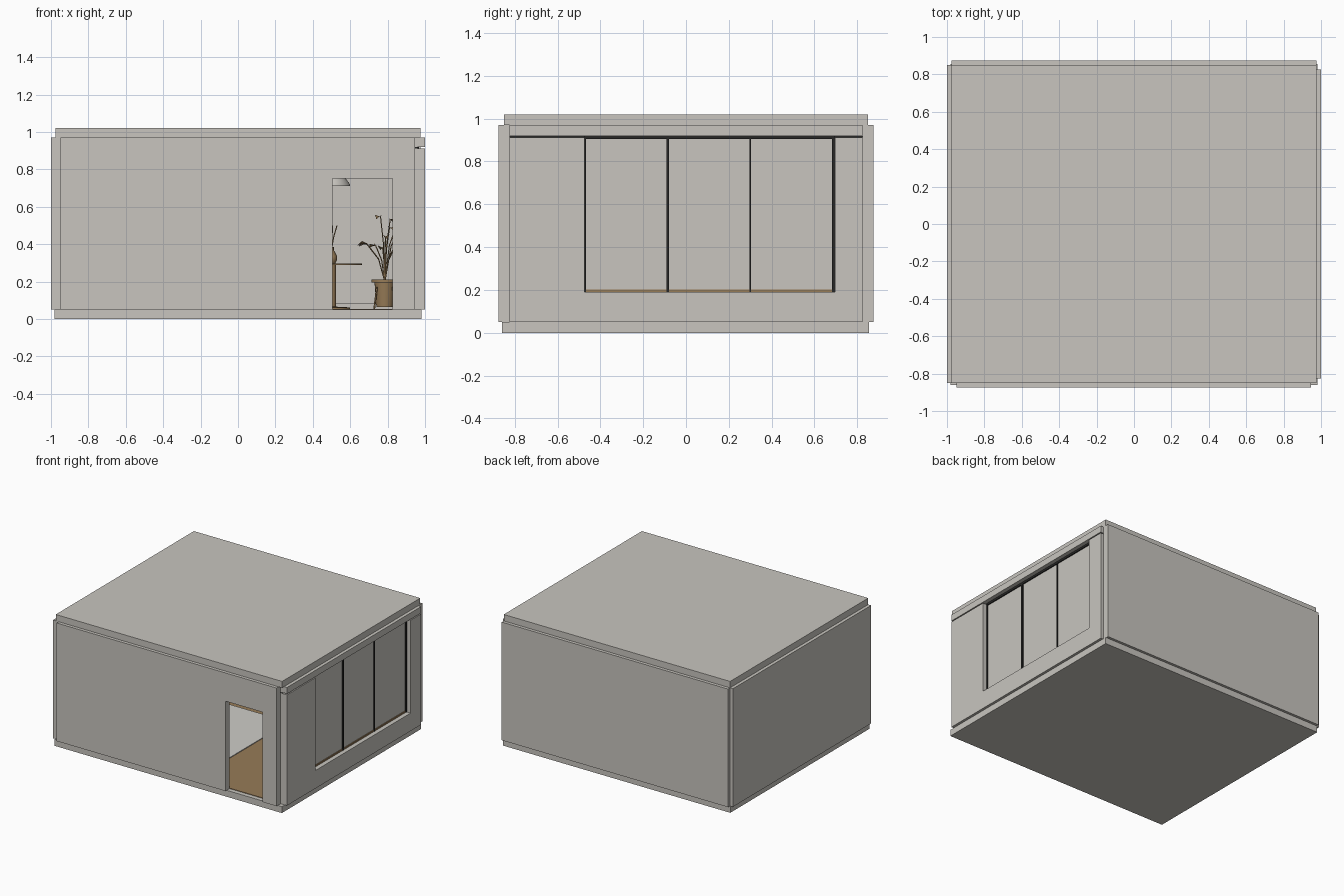
import bpy, bmesh, math, random
from mathutils import Vector

if "Cube" in bpy.data.objects:
    bpy.data.objects.remove(bpy.data.objects["Cube"])

random.seed(4)


def material(name, rgb):
    m = bpy.data.materials.new(name)
    m.diffuse_color = (*rgb, 1)
    m.use_nodes = True
    m.node_tree.nodes["Principled BSDF"].inputs["Base Color"].default_value = m.diffuse_color
    return m


PLASTER = material("warm_grey_plaster", (0.58, 0.56, 0.52))
WOOD = material("brown_wood", (0.31, 0.20, 0.095))
FRAME = material("dark_frame", (0.02, 0.02, 0.019))
RUG = material("pale_rug", (0.62, 0.61, 0.58))


def finish(bm, name, mat, smooth=False):
    bmesh.ops.recalc_face_normals(bm, faces=bm.faces)
    me = bpy.data.meshes.new(name)
    bm.to_mesh(me)
    bm.free()
    me.materials.append(mat)
    ob = bpy.data.objects.new(name, me)
    bpy.context.collection.objects.link(ob)
    if smooth:
        bpy.ops.object.select_all(action='DESELECT')
        ob.select_set(True)
        bpy.context.view_layer.objects.active = ob
        bpy.ops.object.shade_smooth_by_angle(angle=math.radians(40))
    return ob


def box(name, x, y, z, mat=PLASTER):
    bm = bmesh.new()
    bmesh.ops.create_cube(bm, size=1)
    for v in bm.verts:
        v.co = [r[0] + (c + 0.5) * (r[1] - r[0]) for c, r in zip(v.co, (x, y, z))]
    return finish(bm, name, mat)


def lathe(name, x, y, profile, mat, n=24):
    bm = bmesh.new()
    rings = [[bm.verts.new((x + r * math.cos(i * math.tau / n), y + r * math.sin(i * math.tau / n), z))
              for i in range(n)] for r, z in profile]
    for a, b in zip(rings, rings[1:]):
        for i in range(n):
            j = (i + 1) % n
            bm.faces.new((a[i], a[j], b[j], b[i]))
    bm.faces.new(rings[0])
    bm.faces.new(rings[-1])
    return finish(bm, name, mat, True)


def stem(name, points, radius, mat):
    cu = bpy.data.curves.new(name, 'CURVE')
    cu.dimensions = '3D'
    cu.bevel_depth = radius
    cu.bevel_resolution = 1
    sp = cu.splines.new('POLY')
    sp.points.add(len(points) - 1)
    for p, co in zip(sp.points, points):
        p.co = (*co, 1)
    cu.materials.append(mat)
    bpy.context.collection.objects.link(bpy.data.objects.new(name, cu))


# Slabs
box("base_slab", (-0.98, 0.98), (-0.86, 0.855), (0, 0.05))
box("roof_slab", (-0.975, 0.975), (-0.85, 0.85), (0.97, 1.02))
box("wood_floor", (-0.95, 0.945), (-0.825, 0.825), (0.05, 0.054), WOOD)

# Plain walls
WALL_Z = (0.05, 0.97)
box("left_wall", (-1, -0.95), (-0.85, 0.85), WALL_Z)
box("back_wall", (-0.975, 0.975), (0.825, 0.875), WALL_Z)
box("back_skirting", (-0.95, 0.945), (0.815, 0.825), (0.05, 0.085))

# Front wall with one door opening, swept from an arch-like outline
bm = bmesh.new()
outline = [(-0.95, 0.05), (0.505, 0.05), (0.505, 0.75), (0.825, 0.75),
           (0.825, 0.05), (0.945, 0.05), (0.945, 0.97), (-0.95, 0.97)]
face = bm.faces.new([bm.verts.new((x, -0.875, z)) for x, z in outline])
swept = bmesh.ops.extrude_face_region(bm, geom=[face])["geom"]
bmesh.ops.translate(bm, vec=(0, 0.05, 0), verts=[g for g in swept if isinstance(g, bmesh.types.BMVert)])
finish(bm, "front_wall", PLASTER)

# Right wall around the wide window, with a shadow gap under the lintel
WX = (0.945, 1.0)
Y0, Y1, Z0, Z1 = -0.475, 0.695, 0.19, 0.92
box("window_parapet", WX, (-0.825, 0.825), (0.05, Z0))
box("window_lintel", WX, (-0.825, 0.825), (Z1, 0.97))
for side, span in (("front", (-0.825, Y0)), ("back", (Y1, 0.825))):
    box(side + "_window_pier", WX, span, (Z0, Z1 - 0.008))
box("gap_backing", (0.945, 0.96), (-0.825, 0.825), (Z1 - 0.008, Z1), FRAME)

# Window panes, bars and sill
box("window_panes", (0.95, 0.96), (Y0, Y1), (Z0, Z1))
for i, (y, w) in enumerate(((Y0 + 0.004, 0.01), (-0.085, 0.013), (0.30, 0.009), (Y1 - 0.006, 0.013))):
    box("window_bar_%d" % i, (0.948, 0.968), (y - w / 2, y + w / 2), (Z0, Z1), FRAME)
box("window_head_bar", (0.948, 0.968), (Y0, Y1), (Z1 - 0.016, Z1), FRAME)
box("window_foot_bar", (0.948, 0.966), (Y0, Y1), (Z0, Z0 + 0.012), WOOD)

# Rug
box("floor_rug", (-0.7, 0.22), (-0.6, 0.31), (0.054, 0.06), RUG)

# Pedestal table with vase and twigs, pendant lamp above
TX, TY = 0.5, 0.5
lathe("round_table", TX, TY, [(0.1, 0.054), (0.1, 0.062), (0.025, 0.066), (0.025, 0.288),
                              (0.163, 0.29), (0.163, 0.298)], WOOD, 32)
lathe("vase", TX, TY, [(0.02, 0.298), (0.03, 0.315), (0.03, 0.335), (0.012, 0.37), (0.012, 0.385)], WOOD)
for i in range(4):
    a = i * math.tau / 4 + 0.2
    c, s = math.cos(a), math.sin(a)
    stem("twig_%d" % i, [(TX, TY, 0.37), (TX + 0.012 * c, TY + 0.012 * s, 0.44),
                         (TX + 0.03 * c, TY + 0.03 * s, 0.5)], 0.003, WOOD)
lathe("lamp_shade", TX, TY, [(0.1, 0.71), (0.1, 0.718), (0.07, 0.76), (0.02, 0.79)], PLASTER, 32)
lathe("lamp_cord", TX, TY, [(0.004, 0.78), (0.004, 0.97)], FRAME, 8)

# Potted plant on a small stand
PX, PY = 0.785, 0.6
lathe("plant_pot", PX, PY, [(0.045, 0.065), (0.055, 0.195), (0.072, 0.195), (0.072, 0.21),
                            (0.055, 0.21), (0.05, 0.195)], WOOD)
for i in range(4):
    a = math.pi / 4 + i * math.pi / 2
    c, s = math.cos(a), math.sin(a)
    stem("stand_leg_%d" % i, [(PX + 0.08 * c, PY + 0.08 * s, 0.054),
                              (PX + 0.06 * c, PY + 0.06 * s, 0.17)], 0.005, WOOD)
for i in range(12):
    a = i * 2.4
    out = Vector((math.cos(a), math.sin(a), 0))
    reach, top = random.uniform(0.03, 0.12), random.uniform(0.36, 0.56)
    foot = Vector((PX, PY, 0.2))
    tip = Vector((PX, PY, top)) + out * reach
    mid = foot.lerp(tip, 0.6) - out * reach * 0.25
    stem("plant_stem_%d" % i, [foot, mid, tip], 0.003, WOOD)
    # Pointed leaf, folded along its midrib
    bm = bmesh.new()
    wide = Vector((-out.y, out.x, 0)) * 0.02
    rise = Vector((0, 0, 0.012))
    base, middle, end = [bm.verts.new(p) for p in (tip, tip + out * 0.02, tip + out * 0.05 - rise)]
    for sgn in (1, -1):
        edge = bm.verts.new(tip + out * 0.025 + wide * sgn + rise)
        bm.faces.new((base, middle, edge))
        bm.faces.new((middle, end, edge))
    finish(bm, "leaf_%d" % i, WOOD)
